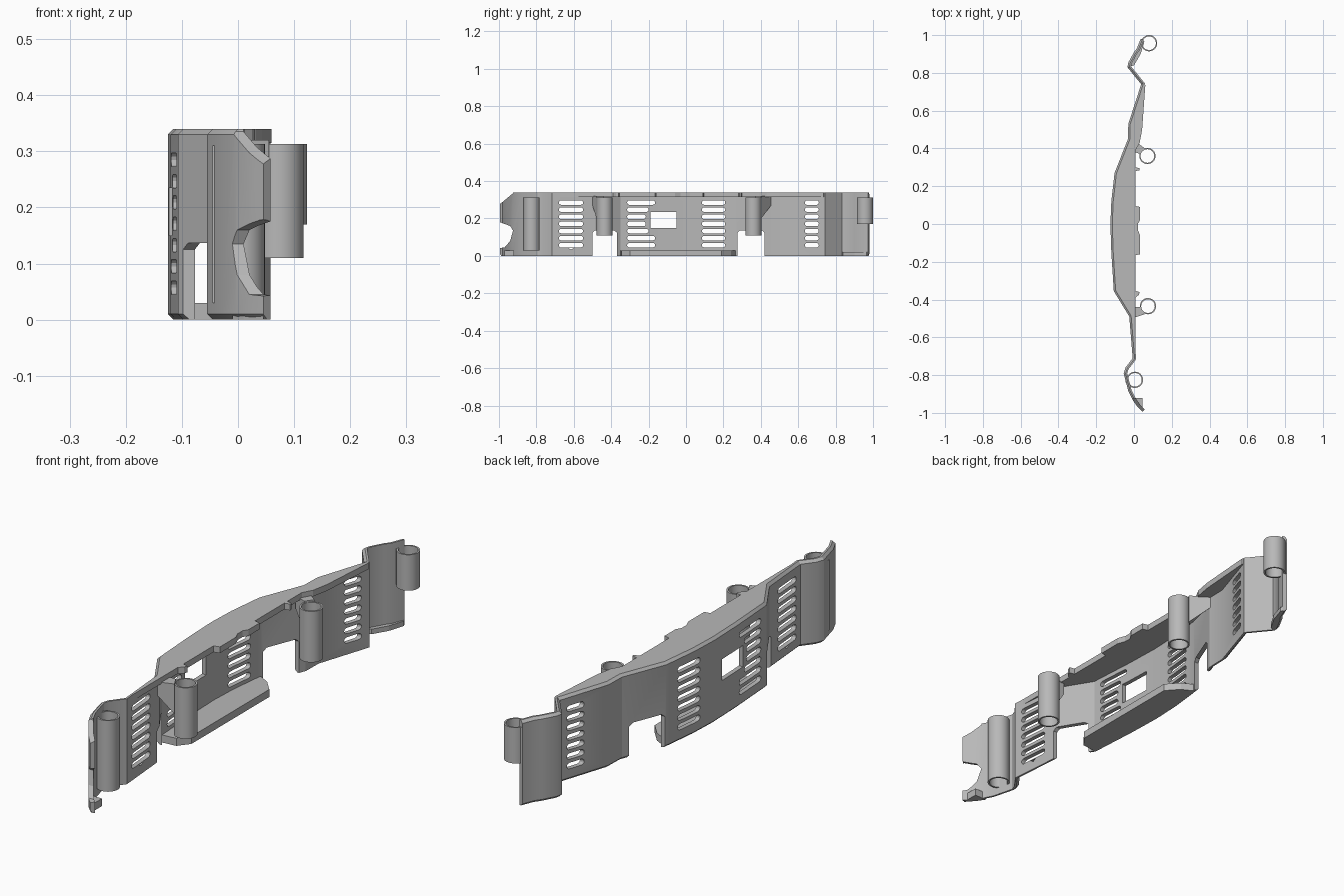
import bpy, bmesh, math
from mathutils import Vector

if "Cube" in bpy.data.objects:
    bpy.data.objects.remove(bpy.data.objects["Cube"], do_unlink=True)

GREY = (0.48, 0.48, 0.48, 1)
mat = bpy.data.materials.new("grey plastic")
mat.use_nodes = True
mat.diffuse_color = GREY
mat.node_tree.nodes["Principled BSDF"].inputs["Base Color"].default_value = GREY

TOP = 0.34
THICK = 0.018


def finish(name, bm, angle=25):
    bmesh.ops.recalc_face_normals(bm, faces=bm.faces)
    me = bpy.data.meshes.new(name)
    bm.to_mesh(me)
    bm.free()
    me.materials.append(mat)
    ob = bpy.data.objects.new(name, me)
    bpy.context.collection.objects.link(ob)
    if angle:
        bpy.ops.object.select_all(action='DESELECT')
        ob.select_set(True)
        bpy.context.view_layer.objects.active = ob
        bpy.ops.object.shade_smooth_by_angle(angle=math.radians(angle))
    return ob


def loft(bm, rings):
    """Skin a stack of equal closed rings and cap both ends."""
    loops = [[bm.verts.new(p) for p in ring] for ring in rings]
    n = len(loops[0])
    for a, b in zip(loops, loops[1:]):
        for i in range(n):
            j = (i + 1) % n
            bm.faces.new((a[i], a[j], b[j], b[i]))
    bm.faces.new(loops[0])
    bm.faces.new(loops[-1])


def plan_prism(name, pts, z0, z1):
    bm = bmesh.new()
    loft(bm, [[(x, y, z) for x, y in pts] for z in (z0, z1)])
    return finish(name, bm, 0)


def side_cut(bm, pts):
    """Cutter with a side profile (y, z) running across x."""
    loft(bm, [[(x, y, z) for y, z in pts] for x in (-0.4, 0.4)])


def offset(path, d):
    """Shift the plan path towards +x with mitred corners."""
    pts = [Vector(p) for p in path]
    out = []
    for i, p in enumerate(pts):
        a = (p - pts[max(i - 1, 0)]) if i else pts[1] - p
        b = (pts[i + 1] - p) if i < len(pts) - 1 else a
        na = Vector((a.y, -a.x)).normalized()
        nb = Vector((b.y, -b.x)).normalized()
        m = (na + nb).normalized()
        out.append(tuple(p + m * d / max(m.dot(na), 0.5)))
    return out


# Outer plan line of the wall, front to back
PATH = [(0.045, -0.995), (0.02, -0.97), (-0.005, -0.935), (-0.03, -0.885),
        (-0.055, -0.79), (-0.045, -0.76), (-0.007, -0.71), (-0.025, -0.49),
        (-0.107, -0.355), (-0.12, -0.15), (-0.125, 0), (-0.12, 0.12),
        (-0.103, 0.27), (-0.032, 0.45), (-0.03, 0.53), (0.038, 0.74),
        (-0.035, 0.83), (-0.03, 0.855), (0.0, 0.91), (0.015, 0.93), (0.035, 0.98)]


# Wall with chamfered outer rims
inner = offset(PATH, THICK)
bm = bmesh.new()
rings = []
for z, d in ((0, 0.01), (0.01, 0), (TOP - 0.01, 0), (TOP, 0.01)):
    rings.append([(x, y, z) for x, y in offset(PATH, d) + inner[::-1]])
loft(bm, rings)
wall = finish("wall", bm, 0)


# Slots, window, foot notches and the shaped front end
def slot_profile(y0, y1, z, r=0.012):
    pts = []
    for cy, start in ((y1 - r, -90), (y0 + r, 90)):
        for k in range(7):
            a = math.radians(start + 30 * k)
            pts.append((cy + r * math.cos(a), z + r * math.sin(a)))
    return pts


cut = bmesh.new()
for y0, y1 in ((-0.68, -0.55), (-0.315, -0.165), (0.085, 0.21), (0.635, 0.71)):
    for row in range(7):
        z = 0.057 + 0.038 * row
        end = -0.215 if y0 == -0.315 and row in (3, 4) else y1
        if y0 == -0.315 and row in (2, 5):
            end = -0.2
        side_cut(cut, slot_profile(y0, end, z))
side_cut(cut, [(-0.19, 0.15), (-0.05, 0.15), (-0.05, 0.235), (-0.19, 0.235)])
side_cut(cut, [(-0.63, 0.043), (-0.615, 0.034), (-0.6, 0.043)])
for y0, y1 in ((-0.5, -0.37), (0.275, 0.42)):
    side_cut(cut, [(y0, -0.1), (y1, -0.1), (y1, 0.125), (y1 - 0.015, 0.137),
                   (y0 + 0.015, 0.137), (y0, 0.125)])
side_cut(cut, [(-0.92, 0.36), (-0.925, 0.335), (-0.985, 0.285), (-1.1, 0.2), (-1.1, 0.36)])
side_cut(cut, [(-1.1, 0.18), (-0.99, 0.178), (-0.94, 0.16), (-0.925, 0.135),
               (-0.94, 0.08), (-0.97, 0.045), (-1.1, 0.03)])
cutter = finish("wall_cutter", cut, 0)
cutter.hide_render = True
mod = wall.modifiers.new("openings", 'BOOLEAN')
mod.object = cutter
mod.operation = 'DIFFERENCE'
mod.solver = 'EXACT'
bpy.ops.object.select_all(action='DESELECT')
wall.select_set(True)
bpy.context.view_layer.objects.active = wall
bpy.ops.object.modifier_apply(modifier=mod.name)
bpy.data.objects.remove(cutter, do_unlink=True)
bpy.ops.object.shade_smooth_by_angle(angle=math.radians(20))

# Top plate, filling from the wall to the stepped inner edge
rim = offset(PATH, 0.011)
top_edge = [(0.06, 0.735), (0.043, 0.5), (0.03, 0.43), (0.008, 0.39), (0.008, 0.3),
            (0.03, 0.295), (0.03, 0.285), (0.008, 0.28), (0.008, 0.095), (0.032, 0.09),
            (0.032, 0.02), (0.02, 0), (0.02, -0.03), (0.032, -0.06), (0.032, -0.16),
            (0.008, -0.165), (0.008, -0.355), (0.03, -0.36), (0.025, -0.375),
            (0.008, -0.39), (0.008, -0.7)]
plan_prism("top_plate", rim[6:16] + top_edge, 0.315, TOP)

# Floor of the bulging middle section
plan_prism("floor_plate", rim[8:13] + [(-0.04, 0.24), (0.005, 0.19), (0.005, -0.3),
                                       (-0.03, -0.345)], 0, 0.03)

# Small ledges at both ends
plan_prism("back_ledge", rim[16:21] + [(0.055, 0.965), (0.035, 0.9), (0.0, 0.84)], 0, 0.02)
plan_prism("front_foot", [(0.045, -0.99), (0.01, -0.95), (-0.01, -0.92),
                          (0.045, -0.92)], 0, 0.03)


# Open tubes
def tube(name, x, y, z0, z1, r=0.043, bore=0.036, sides=32):
    bm = bmesh.new()
    rows = []
    for rad, z in ((r, z0), (r, z1), (bore, z1), (bore, z0)):
        rows.append([bm.verts.new((x + rad * math.cos(math.tau * k / sides),
                                   y + rad * math.sin(math.tau * k / sides), z))
                     for k in range(sides)])
    for a, b in zip(rows, rows[1:] + rows[:1]):
        for k in range(sides):
            m = (k + 1) % sides
            bm.faces.new((a[k], a[m], b[m], b[k]))
    return finish(name, bm, 30)


tube("front_tube", 0.005, -0.825, 0.03, 0.313)
tube("front_middle_tube", 0.074, -0.435, 0.11, 0.313)
tube("back_middle_tube", 0.071, 0.36, 0.11, 0.313)
tube("back_tube", 0.08, 0.957, 0.17, 0.313)


# Sloped gussets joining the middle tubes to the wall
def gusset(name, pts, low_wall, low_tube):
    bm = bmesh.new()
    lows = (low_wall, low_wall, low_tube, low_tube)
    loft(bm, [[(x, y, z) for (x, y), z in zip(pts, lows)],
              [(x, y, 0.32) for x, y in pts]])
    return finish(name, bm, 0)


gusset("front_gusset", [(-0.01, -0.44), (-0.01, -0.5), (0.055, -0.478), (0.034, -0.44)], 0.27, 0.2)
gusset("back_gusset", [(-0.02, 0.39), (-0.015, 0.455), (0.055, 0.402), (0.033, 0.37)], 0.27, 0.2)

# Webs joining the end tubes to the wall
plan_prism("front_web", [(-0.045, -0.84), (-0.045, -0.81), (-0.034, -0.81), (-0.034, -0.84)],
           0.03, 0.31)
plan_prism("back_web", [(0.02, 0.94), (0.035, 0.98), (0.05, 0.98), (0.04, 0.94)], 0.17, 0.313)
